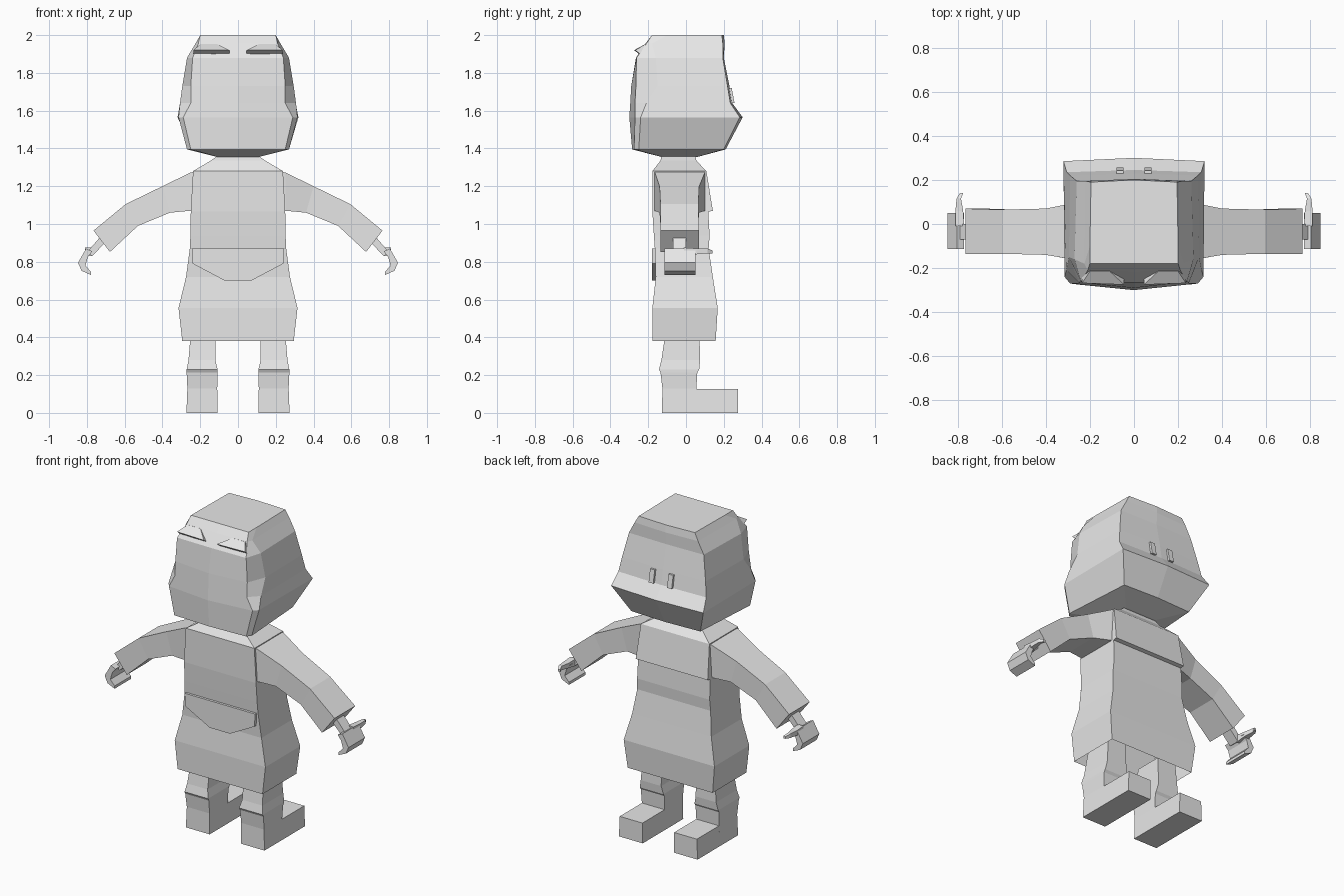
import bpy, bmesh
from mathutils import Vector

grey = bpy.data.materials.new("light_grey")
grey.diffuse_color = (0.8, 0.8, 0.8, 1)


def finish(name, bm, mirror=False):
    """Turn a bmesh into an object, optionally mirrored across x."""
    bmesh.ops.recalc_face_normals(bm, faces=bm.faces)
    me = bpy.data.meshes.new(name)
    bm.to_mesh(me)
    bm.free()
    me.materials.append(grey)
    ob = bpy.data.objects.new(name, me)
    bpy.context.collection.objects.link(ob)
    if mirror:
        ob.modifiers.new("mirror", 'MIRROR').use_mirror_merge = False
    return ob


def loft(name, rings, mirror=False, cap_start=True, cap_end=True):
    """Skin a list of closed rings with equal point counts."""
    bm = bmesh.new()
    rows = [[bm.verts.new(p) for p in r] for r in rings]
    n = len(rows[0])
    for a, b in zip(rows, rows[1:]):
        for i in range(n):
            j = (i + 1) % n
            bm.faces.new((a[i], a[j], b[j], b[i]))
    if cap_start:
        bm.faces.new(rows[0])
    if cap_end:
        bm.faces.new(rows[-1])
    return finish(name, bm, mirror)


def sym_ring(z, half):
    """Ring at height z from half points running back centre to front centre."""
    pts = [(x, y, z) for x, y in half]
    return pts + [(-x, y, z) for x, y in reversed(half[1:-1])]


def rect(z, x0, x1, y0, y1):
    return [(x0, y0, z), (x1, y0, z), (x1, y1, z), (x0, y1, z)]


def extrude_y(name, outline, y0, y1, mirror=False):
    """Prism along y from an x-z outline."""
    return loft(name, [[(x, y, z) for x, z in outline] for y in (y0, y1)], mirror)


# Head: back centre, back corner, back chamfer, front corner, front centre
loft("head", [
    sym_ring(1.355, [(0, -.13), (.11, -.13), (.11, -.10), (.11, .06), (0, .06)]),
    sym_ring(1.395, [(0, -.285), (.25, -.275), (.27, -.25), (.24, .20), (0, .21)]),
    sym_ring(1.565, [(0, -.30), (.29, -.27), (.315, -.24), (.32, .285), (0, .30)]),
    sym_ring(1.64, [(0, -.295), (.25, -.27), (.307, -.21), (.305, .235), (0, .245)]),
    sym_ring(1.73, [(0, -.29), (.25, -.265), (.295, -.15), (.29, .22), (0, .23)]),
    sym_ring(1.88, [(0, -.265), (.24, -.262), (.27, -.16), (.26, .195), (0, .20)]),
    sym_ring(1.955, [(0, -.215), (.21, -.21), (.225, -.18), (.22, .195), (0, .205)]),
    sym_ring(2.0, [(0, -.18), (.2, -.18), (.2, -.10), (.195, .19), (0, .2)]),
])

# Raised pads at the top of the back panel
loft("hair_pad", [
    [(.045, -.275, 1.92), (.235, -.268, 1.92), (.2, -.215, 1.953), (.11, -.215, 1.953)],
    [(.045, -.22, 1.88), (.235, -.22, 1.88), (.2, -.17, 1.94), (.11, -.17, 1.94)],
], mirror=True)

# Eyes
loft("eye", [rect(1.64, .048, .08, .22, .257), rect(1.72, .048, .08, .21, .242)], mirror=True)

# Tunic with open hem: z, half width, back y, front y
TUNIC = [(.38, .295, -.178, .157), (.555, .315, -.178, .168), (.72, .275, -.16, .142),
         (.87, .255, -.165, .12), (.94, .252, -.17, .125), (1.065, .25, -.178, .118),
         (1.07, .25, -.178, .142), (1.28, .238, -.178, .108), (1.335, .145, -.135, .055),
         (1.36, .11, -.13, .05)]
loft("tunic", [rect(z, -w, w, b, f) for z, w, b, f in TUNIC], cap_start=False)

# Rounded flap hanging over the back of the tunic
extrude_y("back_flap", [(-.245, .87), (-.24, .79), (-.07, .70), (.07, .70),
                        (.24, .79), (.245, .87)], -.18, -.15)

# Sleeves: top x, top z, bottom x, bottom z, back y, front y
SLEEVE = [(.20, 1.28, .22, 1.07, -.17, .105), (.25, 1.273, .255, 1.07, -.165, .10),
          (.40, 1.20, .36, 1.06, -.14, .07), (.595, 1.105, .53, .99, -.135, .065),
          (.765, .965, .678, .852, -.135, .07)]
loft("sleeve", [[(tx, b, tz), (tx, f, tz), (bx, f, bz), (bx, b, bz)]
                for tx, tz, bx, bz, b, f in SLEEVE], mirror=True)

# Hands: wrist, curled palm, thumb
extrude_y("wrist", [(.70, .905), (.735, .925), (.80, .85), (.772, .83)], -.07, .0, mirror=True)
extrude_y("palm", [(.772, .855), (.804, .87), (.847, .795), (.828, .752), (.778, .73),
                   (.778, .747), (.808, .78), (.795, .825)], -.113, .05, mirror=True)
loft("thumb", [[(x0, y, z0), (x1, y, z0), (x1, y, z1), (x0, y, z1)]
               for y, x0, x1, z0, z1 in ((-.01, .77, .81, .83, .875), (.06, .775, .81, .84, .87),
                                         (.115, .785, .805, .845, .87),
                                         (.14, .775, .79, .845, .86))], mirror=True)

# Legs: z, inner x, outer x, back y, front y
LEG = [(0, .108, .273, -.127, .055), (.13, .11, .268, -.125, .055), (.215, .108, .272, -.135, .06),
       (.23, .108, .272, -.143, .07), (.28, .12, .262, -.13, .075), (.45, .118, .248, -.105, .07)]
loft("leg", [rect(*r) for r in LEG], mirror=True)
loft("foot", [rect(0, .108, .273, .0, .275), rect(.127, .11, .268, .0, .275)], mirror=True)
